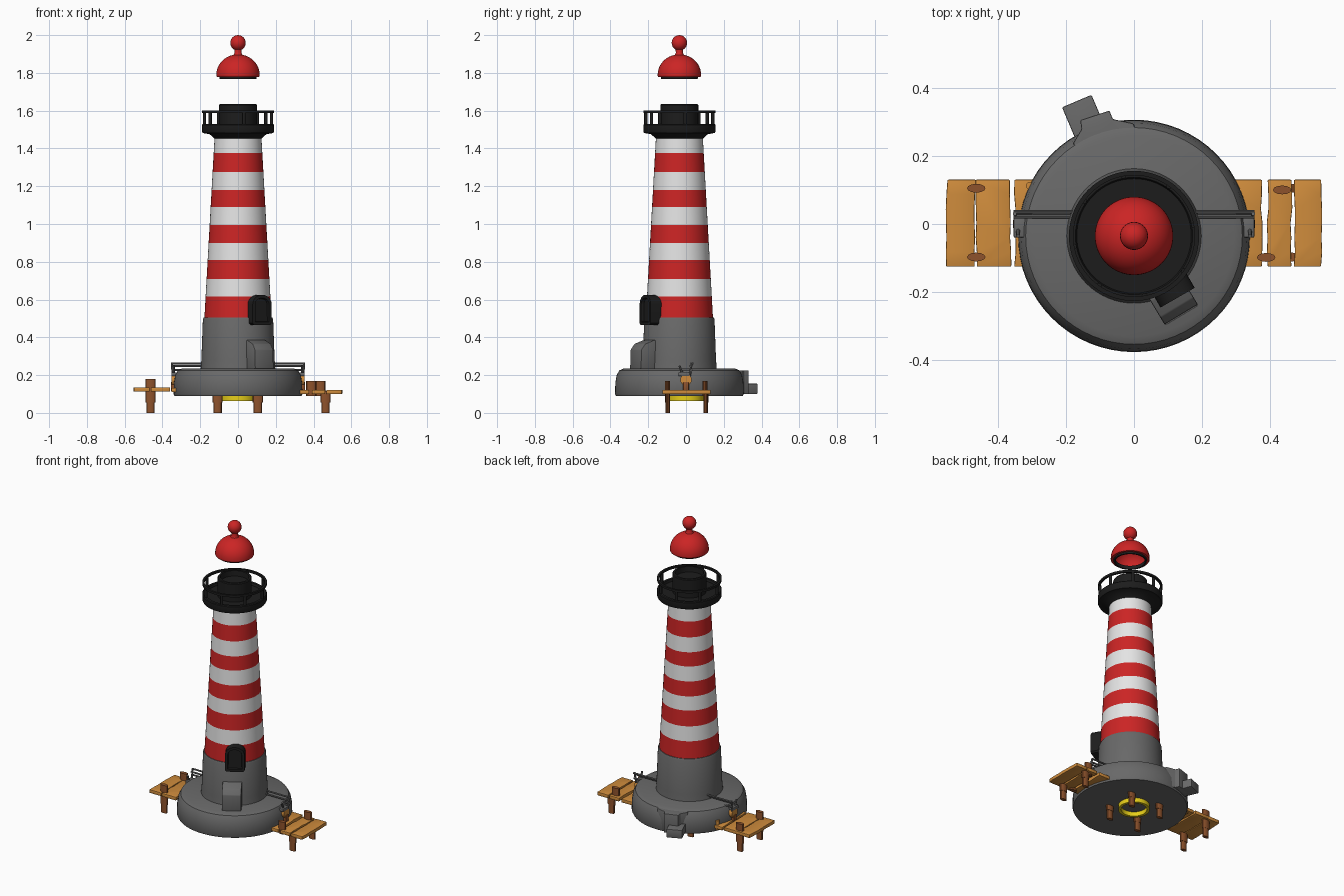
import bpy, bmesh, random
from math import pi, sin, cos, radians
from mathutils import Matrix, Vector

random.seed(4)
cube = bpy.data.objects.get("Cube")
if cube:
    bpy.data.objects.remove(cube)

AXIS = Vector((0, -0.035, 0))


def material(name, r, g, b):
    m = bpy.data.materials.new(name)
    m.use_nodes = True
    m.diffuse_color = (r, g, b, 1)
    m.node_tree.nodes["Principled BSDF"].inputs["Base Color"].default_value = (r, g, b, 1)
    return m


RED = material("red paint", 0.60, 0.018, 0.018)
WHITE = material("white paint", 0.78, 0.78, 0.78)
GRAY = material("stone gray", 0.14, 0.14, 0.14)
BLACK = material("black metal", 0.012, 0.012, 0.012)
WOOD = material("plank wood", 0.62, 0.26, 0.045)
BROWN = material("post brown", 0.27, 0.085, 0.025)
YELLOW = material("yellow ring", 0.80, 0.62, 0.01)


def finish(name, bm, *mats):
    """Turn a bmesh into a shaded object."""
    bmesh.ops.recalc_face_normals(bm, faces=bm.faces)
    me = bpy.data.meshes.new(name)
    bm.to_mesh(me)
    bm.free()
    for m in mats:
        me.materials.append(m)
    ob = bpy.data.objects.new(name, me)
    bpy.context.collection.objects.link(ob)
    bpy.ops.object.select_all(action='DESELECT')
    ob.select_set(True)
    bpy.context.view_layer.objects.active = ob
    bpy.ops.object.shade_smooth_by_angle(angle=radians(35))
    return ob


def lathe(name, profile, *mats, center=AXIS, closed=False, steps=64, rule=None):
    """Revolve (radius, height) points; rule picks a material from face height."""
    bm = bmesh.new()
    vs = [bm.verts.new((r, 0, z)) for r, z in profile]
    ends = vs[1:] + ([vs[0]] if closed else [])
    edges = [bm.edges.new(p) for p in zip(vs, ends)]
    bmesh.ops.spin(bm, geom=vs + edges, axis=(0, 0, 1), cent=(0, 0, 0),
                   angle=2 * pi, steps=steps)
    bmesh.ops.remove_doubles(bm, verts=bm.verts, dist=1e-4)
    bmesh.ops.translate(bm, verts=bm.verts, vec=center)
    if rule:
        for f in bm.faces:
            f.material_index = rule(f.calc_center_median().z)
    return finish(name, bm, *mats)


def prism(name, outline, depth, mat, matrix, bevel=0.0, recess=None):
    """Extrude an outline along local z, optionally with a sunken front panel."""
    bm = bmesh.new()
    face = bm.faces.new([bm.verts.new((u, v, 0)) for u, v in outline])
    res = bmesh.ops.extrude_face_region(bm, geom=[face])
    verts = [g for g in res["geom"] if isinstance(g, bmesh.types.BMVert)]
    cap = [g for g in res["geom"] if isinstance(g, bmesh.types.BMFace)]
    bmesh.ops.translate(bm, verts=verts, vec=(0, 0, depth))
    bm.normal_update()
    if recess:
        bmesh.ops.inset_region(bm, faces=cap, thickness=recess, use_even_offset=True)
        bmesh.ops.inset_region(bm, faces=cap, thickness=0.004, depth=-0.015)
    if bevel:
        bmesh.ops.bevel(bm, geom=bm.edges[:], offset=bevel, segments=2,
                        affect='EDGES', profile=0.5)
    bm.transform(matrix)
    return finish(name, bm, mat)


def frame(angle, origin, radial_first=False):
    """Local axes: (tangent, up, outward) or (outward, up, sideways)."""
    a = radians(angle)
    out, up = Vector((cos(a), sin(a), 0)), Vector((0, 0, 1))
    x = out if radial_first else Vector((-sin(a), cos(a), 0))
    m = Matrix((x, up, x.cross(up))).transposed().to_4x4()
    return Matrix.Translation(origin) @ m


def box(name, center, size, mat, bevel=0.004):
    x, y, z = (s / 2 for s in size)
    m = Matrix.Translation(Vector(center) - Vector((0, 0, z)))
    return prism(name, [(-x, -y), (x, -y), (x, y), (-x, y)], size[2], mat, m, bevel)


def rod(name, a, b, mat, rx, ry=None, sides=12):
    """Elliptical rod between two points."""
    a, b = Vector(a), Vector(b)
    bm = bmesh.new()
    bmesh.ops.create_cone(bm, cap_ends=True, segments=sides, radius1=1, radius2=1,
                          depth=(b - a).length)
    q = Vector((0, 0, 1)).rotation_difference((b - a).normalized())
    bm.transform(Matrix.Translation((a + b) / 2) @ q.to_matrix().to_4x4()
                 @ Matrix.Diagonal((rx, ry or rx, 1, 1)))
    return finish(name, bm, mat)


# Stone foundation and gray tower foot
lathe("foundation", [(0, 0.09), (0.336, 0.09), (0.341, 0.10), (0.339, 0.16), (0.332, 0.2),
                     (0.318, 0.225), (0.295, 0.235), (0, 0.235)], GRAY)
lathe("tower_foot", [(0.198, 0.23), (0.194, 0.28), (0.186, 0.495), (0.182, 0.505), (0.17, 0.505)], GRAY)

# Striped tower, bands alternate red and white
bands = [0.5, 0.615, 0.71, 0.81, 0.90, 0.995, 1.09, 1.18, 1.275, 1.375, 1.46]
lathe("striped_tower", [(0.178 - 0.054 * (z - 0.5) / 0.96, z) for z in bands], RED, WHITE,
      rule=lambda z: sum(z > b for b in bands[1:]) % 2)

# Gallery deck, lantern drum and railing
lathe("gallery_deck", [(0, 1.45), (0.122, 1.45), (0.15, 1.475), (0.187, 1.482), (0.191, 1.49),
                       (0.191, 1.525), (0.187, 1.53), (0.172, 1.53), (0.168, 1.515), (0, 1.515)], BLACK)
lathe("lantern_drum", [(0.1, 1.51), (0.1, 1.63), (0.096, 1.635), (0.084, 1.635),
                       (0.082, 1.6), (0, 1.6)], BLACK)
lathe("gallery_rail", [(0.178, 1.588), (0.191, 1.588), (0.191, 1.602), (0.178, 1.602)],
      BLACK, closed=True)
for i in range(8):
    a = radians(-80 + 45 * i)
    p = AXIS + Vector((cos(a), sin(a), 0)) * 0.18
    rod("rail_post", p + Vector((0, 0, 1.51)), p + Vector((0, 0, 1.595)), BLACK, 0.009)

# Hollow dome roof with neck and ball finial
ball = [(0.041 * sin(t), 1.959 - 0.041 * cos(t)) for t in (0.5 + i * (pi - 0.5) / 10 for i in range(11))]
dome = [(0.115 * cos(t), 1.79 + 0.108 * sin(t)) for t in (i * 1.36 / 10 for i in range(11))]
inner = [(0.098 * cos(t), 1.788 + 0.09 * sin(t)) for t in (pi / 2 - i * pi / 16 for i in range(9))]
lathe("dome_roof", inner + [(0.098, 1.779), (0.112, 1.779), (0.115, 1.784)] + dome
      + [(0.019, 1.905)] + ball, RED)
lathe("dome_collar", [(0.088, 1.768), (0.097, 1.768), (0.1, 1.79), (0.088, 1.79)], BLACK, closed=True)

# Arched entry hatch above a sloped buttress
arch = [(-0.058, 0.475), (-0.05, 0.466), (0.05, 0.466), (0.058, 0.475)]
arch += [(0.058 * cos(t), 0.575 + 0.05 * sin(t)) for t in (i * pi / 12 for i in range(13))]
prism("entry_hatch", arch, 0.08, BLACK, frame(-60, (0.088, -0.147, 0)), recess=0.016)
side = [(0.1, 0.23), (0.272, 0.23), (0.268, 0.335), (0.245, 0.365), (0.19, 0.385), (0.1, 0.385)]
direction = frame(-59, AXIS, True)
prism("entry_buttress", side, 0.114, GRAY, direction @ Matrix.Translation((0, 0, -0.057)), bevel=0.004)

# Rear landing: tapered upper block and lower step
rear = Matrix.Translation(AXIS) @ Matrix.Rotation(radians(108), 4, 'Z')
prism("rear_landing", [(0.2, -0.11), (0.315, -0.10), (0.345, -0.047), (0.372, -0.045),
                       (0.372, 0.045), (0.345, 0.05), (0.315, 0.085), (0.2, 0.09)],
      0.125, GRAY, rear @ Matrix.Translation((0, 0, 0.10)), bevel=0.004)
step = Matrix.Translation(AXIS) @ Matrix.Rotation(radians(113), 4, 'Z')
prism("rear_step", [(0.25, -0.047), (0.43, -0.047), (0.43, 0.047), (0.25, 0.047)],
      0.055, GRAY, step @ Matrix.Translation((0, 0, 0.10)), bevel=0.004)


# Side docks made of slightly wavy planks
def plank(x0, x1, z):
    n = 7
    ys = [-0.125 + 0.255 * i / (n - 1) for i in range(n)]
    wave = [random.uniform(-0.003, 0.003) for _ in ys]
    outline = [(x1 + w, y) for y, w in zip(ys, wave)]
    outline += [(x0 + w, y) for y, w in reversed(list(zip(ys, wave)))]
    prism("dock_plank", outline, 0.022, WOOD, Matrix.Translation((0, 0, z)), bevel=0.003)


for x0, x1, z in [(-0.55, -0.466, 0.113), (-0.463, -0.362, 0.113), (-0.35, -0.27, 0.11),
                  (0.28, 0.375, 0.1), (0.392, 0.462, 0.1), (0.47, 0.55, 0.1)]:
    plank(x0, x1, z)

# Dock posts: tops above the planks, piles below, four piles under the foundation
for x, y, z0, z1 in [(-0.463, 0.105, 0.1, 0.18), (-0.463, -0.097, 0.1, 0.18),
                     (0.435, 0.1, 0.09, 0.17), (0.388, -0.098, 0.09, 0.17)]:
    rod("post_top", (x, y, z0), (x, y, z1), BROWN, 0.027, 0.013)
for x in (-0.463, -0.108, 0.105, 0.463):
    for y in (-0.097, 0.105):
        rod("post_pile", (x, y, 0.055), (x, y, 0.115), BROWN, 0.027, 0.013)
        rod("pile_foot", (x, y, 0), (x, y, 0.06), BROWN, 0.022, 0.012)
rod("short_post", (-0.305, 0.112, 0.1), (-0.305, 0.112, 0.16), WOOD, 0.012)

# Yellow ring underneath
lathe("under_ring", [(0.076, 0.062), (0.093, 0.062), (0.093, 0.092), (0.076, 0.092)],
      YELLOW, center=Vector((0, 0, 0)), closed=True, steps=40)

# Pipes across the foundation, with end brackets and mooring bollards
for y, z in [(0.036, 0.262), (0.022, 0.248), (0.03, 0.226)]:
    rod("cross_pipe", (-0.353, y, z), (0.353, y, z), GRAY, 0.0055, sides=8)
for s in (-1, 1):
    rod("pipe_bracket", (s * 0.35, 0.03, 0.265), (s * 0.345, 0.02, 0.195), GRAY, 0.006, sides=8)
    rod("bracket_hook", (s * 0.34, -0.035, 0.25), (s * 0.34, -0.015, 0.2), GRAY, 0.006, sides=8)
    box("bracket_plate", (s * 0.335, -0.01, 0.205), (0.036, 0.06, 0.02), GRAY)
    rod("bollard", (s * 0.325, 0, 0.175), (s * 0.352, 0, 0.175), WOOD, 0.03, sides=16)
    box("bollard_foot", (s * 0.345, 0, 0.14), (0.02, 0.03, 0.05), BROWN)
